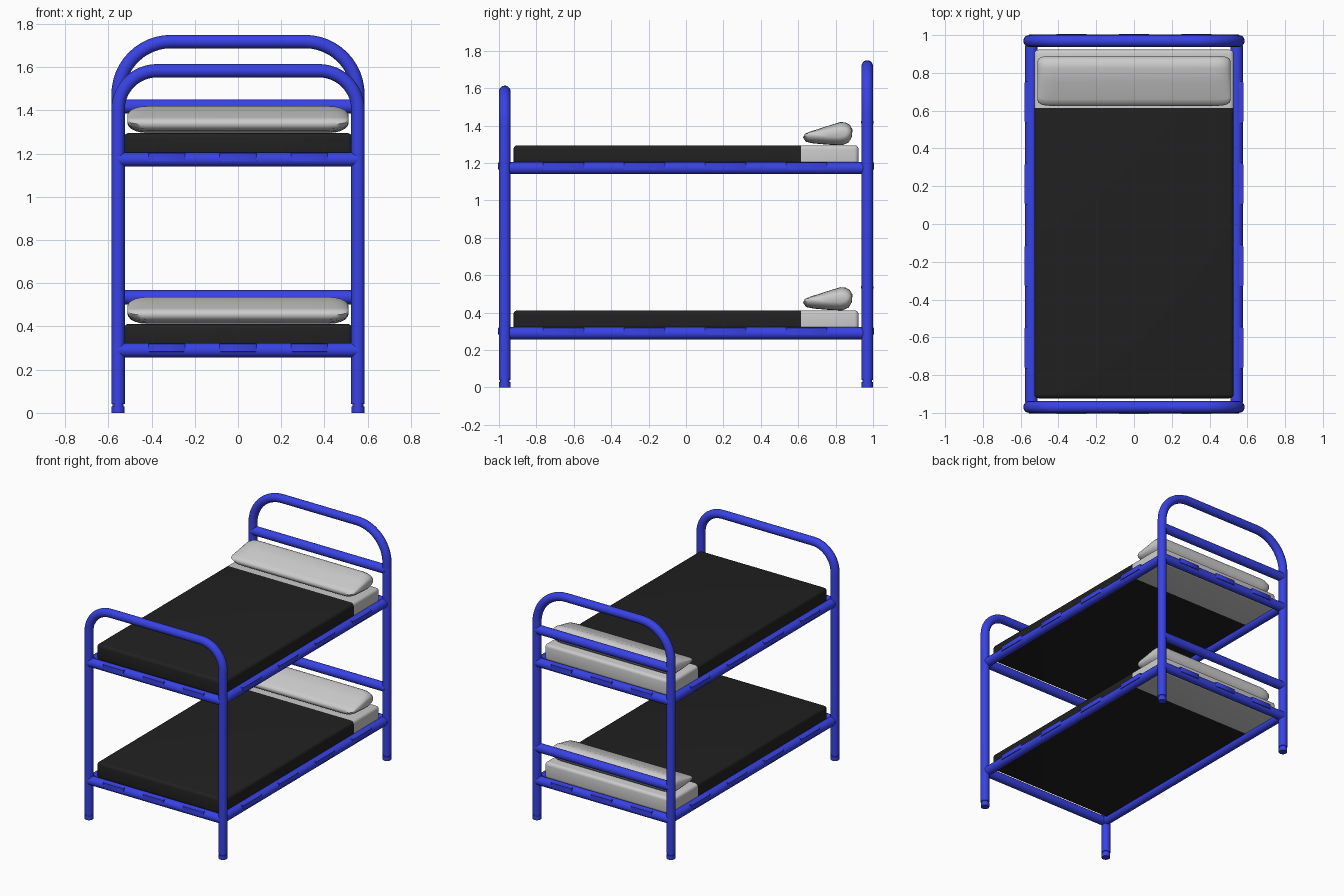
import bpy, bmesh
from math import sin, cos, pi
from mathutils import Vector

if "Cube" in bpy.data.objects:
    bpy.data.objects.remove(bpy.data.objects["Cube"])


def material(name, color):
    m = bpy.data.materials.new(name)
    m.diffuse_color = color
    m.use_nodes = True
    m.node_tree.nodes["Principled BSDF"].inputs["Base Color"].default_value = m.diffuse_color
    return m


BLUE = material("blue_paint", (0.04, 0.055, 0.78, 1))
BLACK = material("black_blanket", (0.015, 0.015, 0.015, 1))


def finish(bm, name, mat=None, angle=40):
    bmesh.ops.recalc_face_normals(bm, faces=bm.faces)
    me = bpy.data.meshes.new(name)
    bm.to_mesh(me)
    bm.free()
    ob = bpy.data.objects.new(name, me)
    bpy.context.collection.objects.link(ob)
    if mat:
        me.materials.append(mat)
    bpy.ops.object.select_all(action='DESELECT')
    ob.select_set(True)
    bpy.context.view_layer.objects.active = ob
    bpy.ops.object.shade_smooth_by_angle(angle=angle * pi / 180)
    return ob


def loft(name, rings, mat=None, angle=40):
    bm = bmesh.new()
    vs = [[bm.verts.new(p) for p in r] for r in rings]
    n = len(vs[0])
    for a, b in zip(vs, vs[1:]):
        for i in range(n):
            bm.faces.new((a[i], a[(i + 1) % n], b[(i + 1) % n], b[i]))
    bm.faces.new(vs[0])
    bm.faces.new(vs[-1][::-1])
    return finish(bm, name, mat, angle)


def tube(name, path, radii, side, n=20):
    """Round tube along a planar path; side is the normal of that plane."""
    pts = [Vector(p) for p in path]
    side = Vector(side)
    rings = []
    for i, p in enumerate(pts):
        t = (pts[min(i + 1, len(pts) - 1)] - pts[max(i - 1, 0)]).normalized()
        u = t.cross(side)
        r = radii[i] if isinstance(radii, list) else radii
        rings.append([p + r * (cos(2 * pi * k / n) * u + sin(2 * pi * k / n) * side)
                      for k in range(n)])
    return loft(name, rings, BLUE)


def clip(name, center, axis, outward, length):
    """Flat tapered clip sitting on the outside of a rail."""
    c, a, o, z = Vector(center), Vector(axis), Vector(outward), Vector((0, 0, 1))
    rings = []
    for d, s in ((0.012, 1.0), (0.032, 1.0), (0.036, 0.93)):
        rings.append([c + o * d + a * (i * length / 2 * s) + z * (0.011 + j * 0.019 * s)
                      for i, j in ((-1, -1), (1, -1), (1, 1), (-1, 1))])
    loft(name, rings, BLUE)


# End frames: bent tube with two posts and a top bar
X, Y, R = 0.555, 0.969, 0.031
for end, y, top, bend in (("front", -Y, 1.583, 0.18), ("back", Y, 1.718, 0.245)):
    half = [(X, 0.04), (X, top - bend)]
    half += [(X - bend + bend * cos(a), top - bend + bend * sin(a))
             for a in (k * pi / 24 for k in range(1, 13))]
    path = [(-x, y, z) for x, z in half] + [(x, y, z) for x, z in reversed(half)]
    tube(end + "_end_frame", path, R, (0, 1, 0))
    # Foot caps with a narrow groove above
    for s in (-1, 1):
        tube(end + "_foot_cap", [(s * X, y, z) for z in (0, 0.03, 0.0301, 0.045)],
             [0.03, 0.03, 0.025, 0.025], (0, 1, 0))

# Pillow cross-section (y, height above mattress)
PILLOW = [(0.626, 0.04), (0.634, 0.06), (0.66, 0.072), (0.75, 0.101), (0.825, 0.124),
          (0.853, 0.122), (0.875, 0.11), (0.89, 0.085), (0.887, 0.045), (0.87, 0.015),
          (0.835, 0.0), (0.76, 0.003), (0.68, 0.01), (0.642, 0.018)]


def pillow(name, z):
    cy, cz = 0.765, 0.065
    rings = []
    for x, sy, sz in ((0.512, .76, .32), (0.507, .87, .5), (0.495, .94, .7),
                      (0.475, .98, .86), (0.45, 1, .96), (0.42, 1, 1)):
        rings.append([(x, cy + (y - cy) * sy, z + cz + (h - cz) * sz) for y, h in PILLOW])
    rings += [[(-x, y, h) for x, y, h in r] for r in reversed(rings)]
    loft(name, rings, None, 60)


def mattress_part(name, z0, z1, keep_head, mat):
    bm = bmesh.new()
    bmesh.ops.create_cube(bm, size=1)
    for v in bm.verts:
        v.co = Vector((v.co.x * 1.056, v.co.y * 1.845, (z0 + z1) / 2 + v.co.z * (z1 - z0)))
    bmesh.ops.bevel(bm, geom=bm.edges[:], offset=0.022, segments=4, profile=0.5,
                    affect='EDGES')
    bmesh.ops.bisect_plane(bm, geom=bm.verts[:] + bm.edges[:] + bm.faces[:],
                           plane_co=(0, 0.615, 0), plane_no=(0, 1, 0),
                           clear_inner=keep_head, clear_outer=not keep_head)
    bmesh.ops.holes_fill(bm, edges=[e for e in bm.edges if e.is_boundary])
    finish(bm, name, mat)


# Two bunks
RX, RR = 0.543, 0.033
for bunk, z in (("lower", 0.29), ("upper", 1.173)):
    # Rails across the ends and along the sides
    for end, s in (("front", -1), ("back", 1)):
        tube(f"{bunk}_{end}_rail", [(-X, s * Y, z), (X, s * Y, z)], RR, (0, 1, 0))
        for x in (-0.33, 0, 0.33):
            clip(f"{bunk}_{end}_clip", (x, s * Y, z), (1, 0, 0), (0, s, 0), 0.17)
    for side, s in (("left", -1), ("right", 1)):
        tube(f"{bunk}_{side}_rail", [(s * RX, -0.945, z), (s * RX, 0.945, z)], RR, (1, 0, 0))
        for y in (-0.655, -0.222, 0.212, 0.645):
            clip(f"{bunk}_{side}_clip", (s * RX, y, z), (0, 1, 0), (s, 0, 0), 0.22)
    # Headboard bar
    tube(f"{bunk}_head_bar", [(-X, Y, z + 0.245), (X, Y, z + 0.245)], RR, (0, 1, 0))
    # Mattress in two colours, and the pillow
    mattress_part(f"{bunk}_blanket", z, z + 0.122, False, BLACK)
    mattress_part(f"{bunk}_mattress_head", z, z + 0.122, True, None)
    pillow(f"{bunk}_pillow", z + 0.122)
